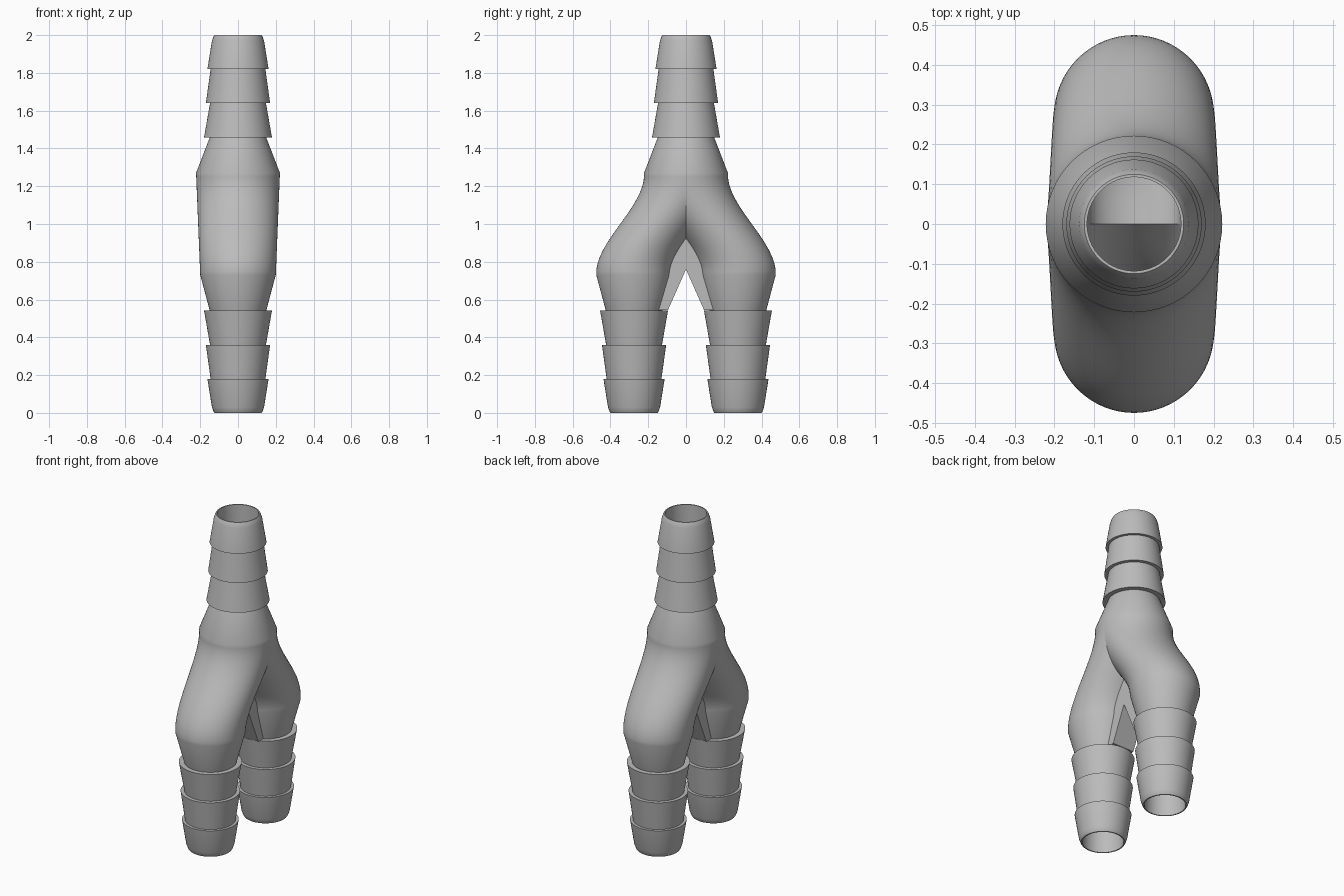
import bpy, bmesh, math
from mathutils import Matrix

if "Cube" in bpy.data.objects:
    bpy.data.objects.remove(bpy.data.objects["Cube"])

SEG = 64
LEG_Y = 0.275          # sideways offset of each leg
Z_TOP, Z_BOT = 1.27, 0.73   # start and end of the branching bend
BORE = 0.118

plastic = bpy.data.materials.new("grey_plastic")
plastic.diffuse_color = (0.5, 0.5, 0.5, 1)
plastic.use_nodes = True
plastic.node_tree.nodes["Principled BSDF"].inputs["Base Color"].default_value = plastic.diffuse_color


def centre(z):
    """Sideways position of the tube axis at height z (smooth S bend)."""
    t = min(max((Z_TOP - z) / (Z_TOP - Z_BOT), 0), 1)
    return LEG_Y * t * t * (3 - 2 * t)


def finish(bm, name):
    bmesh.ops.recalc_face_normals(bm, faces=bm.faces)
    mesh = bpy.data.meshes.new(name)
    bm.to_mesh(mesh)
    bm.free()
    mesh.materials.append(plastic)
    ob = bpy.data.objects.new(name, mesh)
    bpy.context.collection.objects.link(ob)
    bpy.ops.object.select_all(action='DESELECT')
    ob.select_set(True)
    bpy.context.view_layer.objects.active = ob
    bpy.ops.object.shade_smooth_by_angle(angle=math.radians(25))


# Hose barbs as (distance from the open end, radius)
barbs = [(0, 0.125), (0.008, 0.130), (0.03, 0.138), (0.18, 0.162), (0.18, 0.145),
         (0.36, 0.170), (0.36, 0.148), (0.543, 0.180), (0.543, 0.150)]
bend = [Z_TOP + (Z_BOT - Z_TOP) * i / 28 for i in range(29)]

# Closed wall section: outside from top to bottom, then back up the bore
rings = [(2 - d, r) for d, r in barbs]
rings += [(z, 0.2 + 0.022 * (z - Z_BOT) / (Z_TOP - Z_BOT)) for z in bend]
rings += [(d, r) for d, r in reversed(barbs)]
rings += [(0, BORE)] + [(z, BORE) for z in reversed(bend)] + [(2, BORE)]

# One stem-to-leg tube, cut on the centre plane and mirrored into a Y
bm = bmesh.new()
loops = []
for z, r in rings:
    loops.append([bm.verts.new((r * math.cos(2 * math.pi * k / SEG),
                                centre(z) + r * math.sin(2 * math.pi * k / SEG), z))
                  for k in range(SEG)])
for i, a in enumerate(loops):
    b = loops[(i + 1) % len(loops)]
    for k in range(SEG):
        n = (k + 1) % SEG
        bm.faces.new((a[k], a[n], b[n], b[k]))
bmesh.ops.bisect_plane(bm, geom=bm.verts[:] + bm.edges[:] + bm.faces[:], dist=1e-5,
                       plane_co=(0, 0, 0), plane_no=(0, 1, 0), clear_inner=True)
copy = bmesh.ops.duplicate(bm, geom=bm.verts[:] + bm.edges[:] + bm.faces[:])["geom"]
bmesh.ops.transform(bm, matrix=Matrix.Scale(-1, 4, (0, 1, 0)),
                    verts=[g for g in copy if isinstance(g, bmesh.types.BMVert)])
bmesh.ops.remove_doubles(bm, verts=bm.verts, dist=2e-5)
finish(bm, "branched_hose_fitting")

# Web filling the crotch between the two legs
side = [(0.095, 0.545)]
side += [(centre(z) - 0.128, z) for z in (0.545, 0.73, 0.78, 0.83, 0.88, 0.92, 0.96)]
outline = [(0, 0.76)] + side + [(-y, z) for y, z in reversed(side)]
bm = bmesh.new()
face = bm.faces.new([bm.verts.new((-0.075, y, z)) for y, z in outline])
new = bmesh.ops.extrude_face_region(bm, geom=[face])["geom"]
bmesh.ops.translate(bm, vec=(0.15, 0, 0),
                    verts=[g for g in new if isinstance(g, bmesh.types.BMVert)])
finish(bm, "crotch_web")
